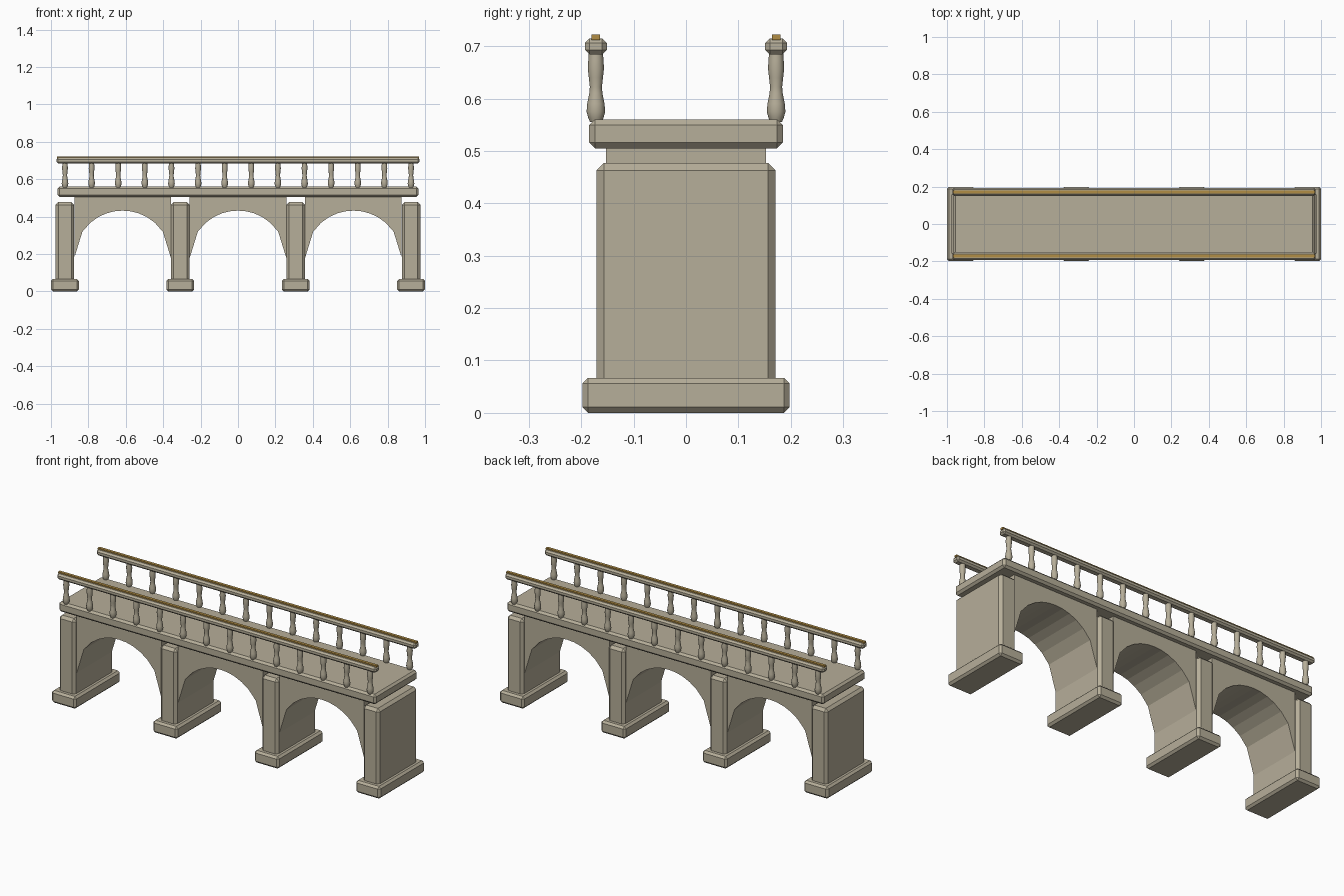
import bpy, bmesh, math

if "Cube" in bpy.data.objects:
    bpy.data.objects.remove(bpy.data.objects["Cube"])


def material(name, rgb):
    m = bpy.data.materials.new(name)
    m.diffuse_color = (*rgb, 1)
    m.use_nodes = True
    m.node_tree.nodes["Principled BSDF"].inputs["Base Color"].default_value = m.diffuse_color
    return m


STONE = material("pale stone", (0.47, 0.425, 0.32))
GOLD = material("old gold", (0.44, 0.27, 0.06))


def add_object(name, bm, mat):
    bmesh.ops.recalc_face_normals(bm, faces=bm.faces)
    mesh = bpy.data.meshes.new(name)
    bm.to_mesh(mesh)
    bm.free()
    mesh.materials.append(mat)
    ob = bpy.data.objects.new(name, mesh)
    bpy.context.collection.objects.link(ob)
    return ob


def block(name, x, y, half_x, half_y, z0, z1, chamfer=0, mat=STONE):
    """Box with chamfered edges."""
    bm = bmesh.new()
    bmesh.ops.create_cube(bm, size=2)
    for v in bm.verts:
        v.co = (x + v.co.x * half_x, y + v.co.y * half_y,
                z0 if v.co.z < 0 else z1)
    if chamfer:
        bmesh.ops.bevel(bm, geom=bm.edges[:], offset=chamfer, segments=1,
                        affect='EDGES')
    return add_object(name, bm, mat)


def arch(name, x, half_w, half_y, spring, rise, top, steps=12):
    """Solid spandrel with a rounded opening sampled evenly across its width."""
    bm = bmesh.new()
    rows = []
    for i in range(steps + 1):
        t = 2 * i / steps - 1
        px = x + t * half_w
        low = spring + rise * math.sqrt(max(0, 1 - t * t))
        rows.append([bm.verts.new((px, y, z)) for y, z in
                     ((-half_y, low), (-half_y, top), (half_y, top), (half_y, low))])
    for a, b in zip(rows, rows[1:]):
        for k in range(4):
            n = (k + 1) % 4
            bm.faces.new((a[k], b[k], b[n], a[n]))
    bm.faces.new(rows[0])
    bm.faces.new(rows[-1])
    # merge the coplanar front, back and top strips
    bmesh.ops.dissolve_limit(bm, angle_limit=0.001, verts=bm.verts[:],
                             edges=bm.edges[:])
    return add_object(name, bm, STONE)


def baluster(name, x, y, profile, sides=12):
    """Turned post from (radius, height) pairs."""
    bm = bmesh.new()
    rings = []
    for r, z in profile:
        rings.append([bm.verts.new((x + r * math.cos(2 * math.pi * k / sides),
                                    y + r * math.sin(2 * math.pi * k / sides), z))
                      for k in range(sides)])
    for a, b in zip(rings, rings[1:]):
        for k in range(sides):
            n = (k + 1) % sides
            bm.faces.new((a[k], a[n], b[n], b[k])).smooth = True
    bm.faces.new(rings[0])
    bm.faces.new(rings[-1])
    return add_object(name, bm, STONE)


PITCH = 0.617

# Piers on footings
for i in range(4):
    px = (i - 1.5) * PITCH
    block(f"footing_{i + 1}", px, 0, 0.0745, 0.198, 0, 0.067, 0.011)
    block(f"pier_{i + 1}", px, 0, 0.05, 0.171, 0.045, 0.477, 0.0145)

# Arches between the piers
for i in range(3):
    arch(f"arch_{i + 1}", (i - 1) * PITCH, 0.258, 0.153, 0.18, 0.252, 0.507)

# Deck slab
block("deck", 0, 0, 0.965, 0.185, 0.505, 0.56, 0.011)

# Balustrades on both sides
POST = [(0.011, 0.555), (0.0145, 0.563), (0.0178, 0.575), (0.0165, 0.59),
        (0.0125, 0.61), (0.0115, 0.622), (0.0135, 0.64), (0.0155, 0.658),
        (0.0145, 0.672), (0.0135, 0.688)]
COUNT = 14
for side, y in (("front", -0.172), ("back", 0.172)):
    for i in range(COUNT):
        baluster(f"{side}_baluster_{i + 1}", -0.925 + 1.85 * i / (COUNT - 1), y, POST)
    block(f"{side}_handrail", 0, y, 0.971, 0.021, 0.684, 0.715, 0.009)
    block(f"{side}_gold_strip", 0, y, 0.969, 0.008, 0.712, 0.722, 0, GOLD)
